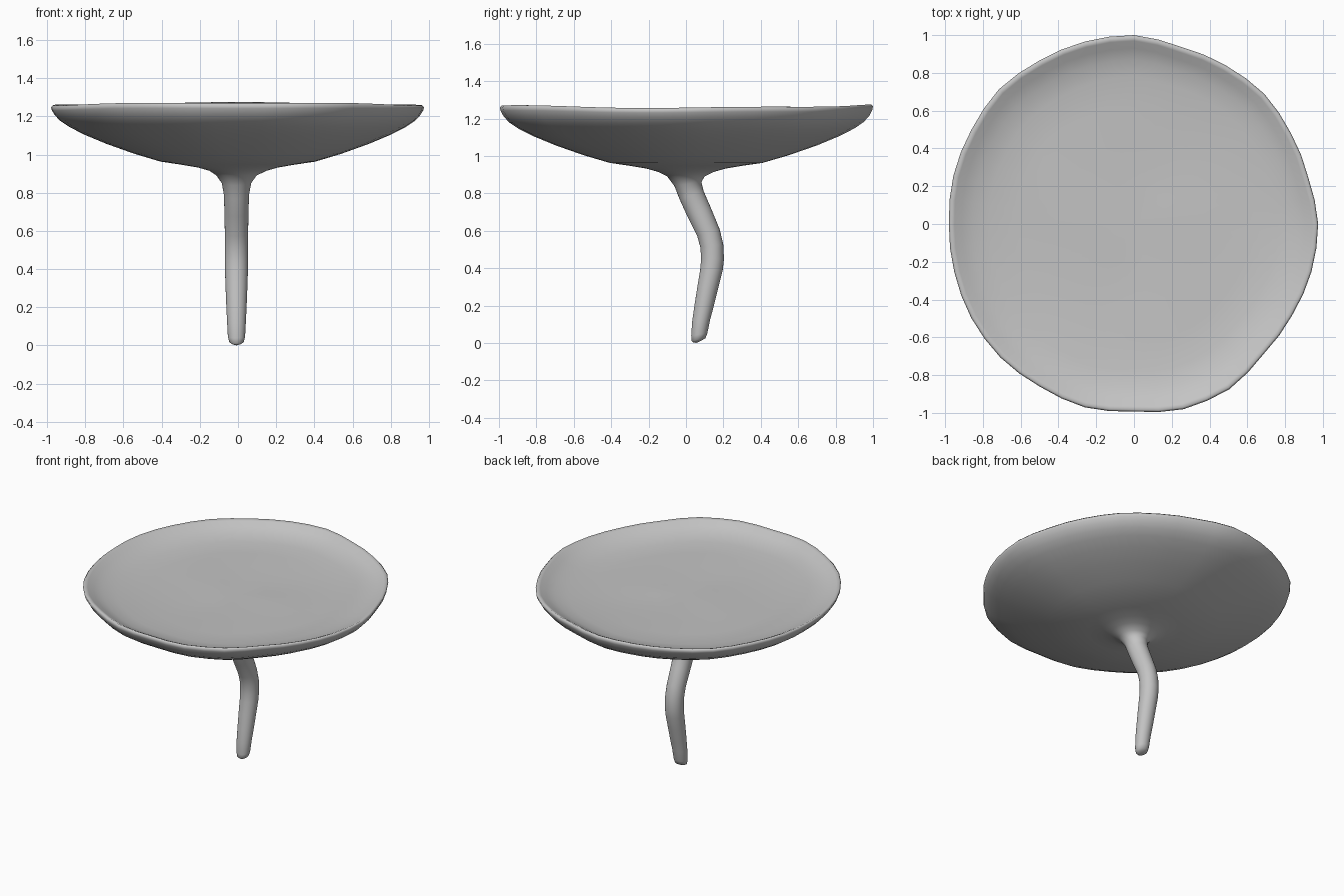
import bpy, bmesh, math

cube = bpy.data.objects.get("Cube")
if cube:
    bpy.data.objects.remove(cube, do_unlink=True)

SEGMENTS = 48

# Uneven outline of the cap: radius every 15 degrees, starting at +x
OUTLINE = [.975, .955, .96, .975, .97, .97, 1, 1, 1, 1.01, .995, .99,
           .98, .985, .995, 1, .995, 1.005, .993, 1.015, 1.01, .972, .967, .973]


def outline_radius(angle):
    t = angle / math.tau * len(OUTLINE)
    i = int(t)
    f = t - i
    return OUTLINE[i % len(OUTLINE)] * (1 - f) + OUTLINE[(i + 1) % len(OUTLINE)] * f


def rim_wave(angle):
    return -.007 * math.cos(2 * angle) + .003 * math.sin(5 * angle)


def stem_ring(bm, y, z, rx, ry, tilt=0):
    ring = []
    for i in range(SEGMENTS):
        a = math.tau * i / SEGMENTS
        ring.append(bm.verts.new((-.008 + rx * math.cos(a), y + ry * math.sin(a),
                                  z + tilt * ry * math.sin(a))))
    return ring


def cap_ring(bm, r, z, wave):
    ring = []
    for i in range(SEGMENTS):
        a = math.tau * i / SEGMENTS
        k = r * (1 + (outline_radius(a) - 1) * min(1, r * 1.1))
        ripple = .004 * math.sin(2 * a + 7 * r) if wave < 0 else 0
        ring.append(bm.verts.new((k * math.cos(a), k * math.sin(a),
                                  z + abs(wave) * rim_wave(a) + ripple)))
    return ring


# Bent stem, from foot to neck: y, z, half width x, half width y, tilt
STEM = [(.06, .008, .024, .022, .2), (.067, .018, .038, .037, .2),
        (.071, .045, .045, .043, .15), (.081, .12, .049, .048, .1),
        (.097, .2, .053, .051, -.1), (.117, .3, .057, .055, -.15),
        (.136, .39, .06, .06, -.05), (.142, .45, .061, .061, 0),
        (.138, .52, .061, .061, .15), (.12, .59, .061, .06, .3),
        (.07, .7, .063, .062, .4), (.03, .79, .066, .064, .35),
        (.01, .85, .077, .072, .15), (0, .89, .105, .1, 0)]

# Cap underside, rounded rim and dish: radius, z, amount of rim wave
CAP = [(.15, .915, 0), (.21, .932, 0), (.3, .947, 0), (.41, .963, 0),
       (.55, 1.004, 0), (.7, 1.056, 0), (.82, 1.105, .1), (.9, 1.145, .2),
       (.95, 1.178, .3), (.98, 1.21, .5), (.996, 1.238, .8), (1, 1.255, 1),
       (.99, 1.265, 1), (.97, 1.257, 1), (.93, 1.235, .7), (.87, 1.213, .4),
       (.78, 1.197, -.2), (.62, 1.19, -.1), (.42, 1.188, -.1), (.2, 1.187, -.1)]

bm = bmesh.new()
rings = [stem_ring(bm, *s) for s in STEM] + [cap_ring(bm, *c) for c in CAP]
for low, high in zip(rings, rings[1:]):
    for i in range(SEGMENTS):
        j = (i + 1) % SEGMENTS
        bm.faces.new((low[i], low[j], high[j], high[i]))


# Close the foot and the middle of the dish
def close(ring, centre):
    tip = bm.verts.new(centre)
    for i in range(SEGMENTS):
        bm.faces.new((ring[i], ring[(i + 1) % SEGMENTS], tip))


close(rings[0], (-.008, .055, 0))
close(rings[-1], (0, 0, 1.187))
bmesh.ops.recalc_face_normals(bm, faces=bm.faces)

mesh = bpy.data.meshes.new("cap_and_stem")
bm.to_mesh(mesh)
bm.free()
mushroom = bpy.data.objects.new("cap_and_stem", mesh)
bpy.context.collection.objects.link(mushroom)

# Plain grey material
grey = bpy.data.materials.new("plain grey")
grey.use_nodes = True
colour = (.55, .55, .55, 1)
grey.diffuse_color = colour
for node in grey.node_tree.nodes:
    if node.type == 'BSDF_PRINCIPLED':
        node.inputs["Base Color"].default_value = colour
mesh.materials.append(grey)

for face in mesh.polygons:
    face.use_smooth = True
